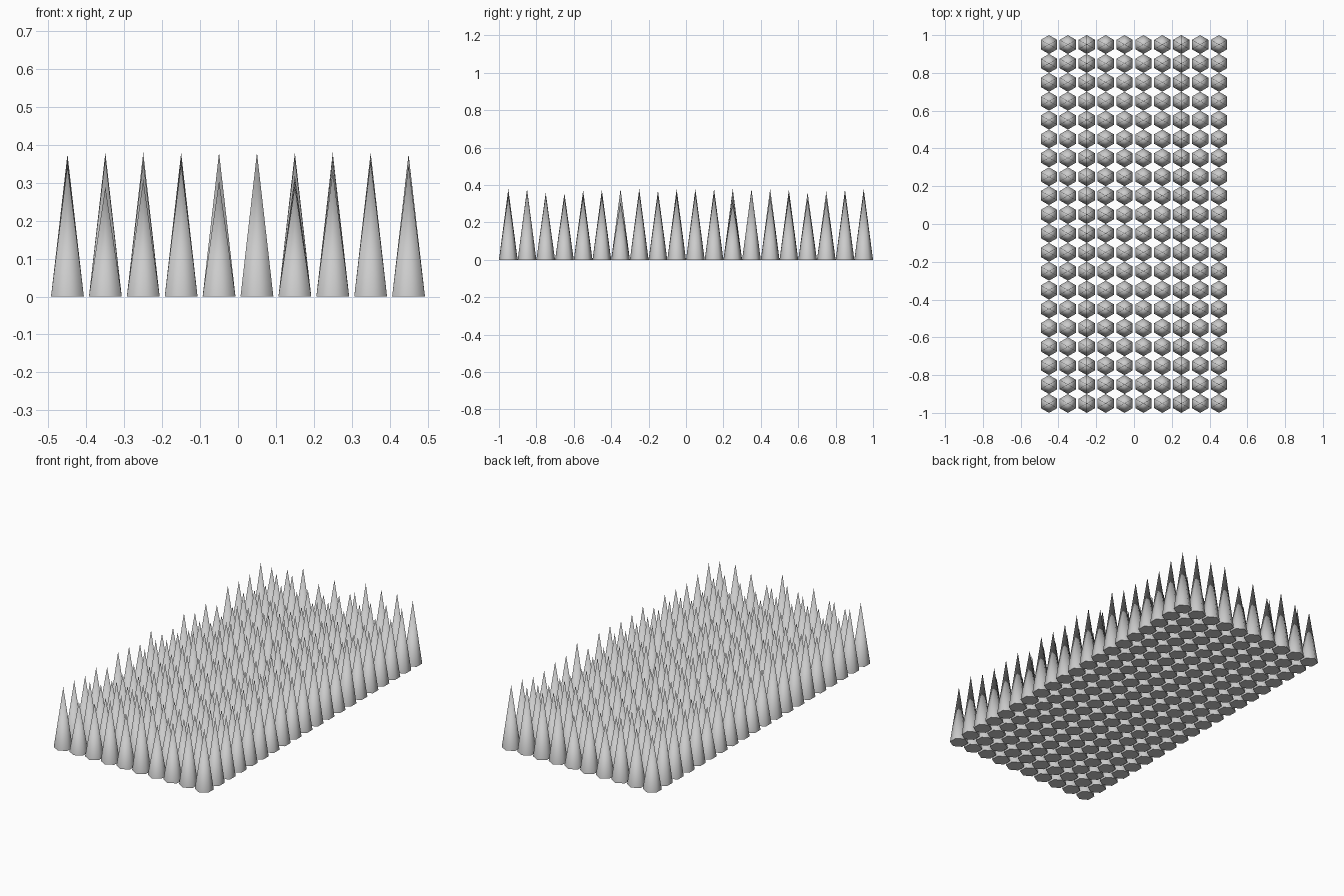
import bpy, bmesh, math, random

if "Cube" in bpy.data.objects:
    bpy.data.objects.remove(bpy.data.objects["Cube"])

random.seed(7)
PITCH, R, NX, NY = 0.1, 0.05, 10, 20

# Spike heights (in 1/1000) along the two long edges, front to back
LEFT = [347, 347, 335, 347, 310, 360, 353, 330, 371, 312,
        308, 354, 318, 335, 285, 358, 347, 347, 376, 312]
RIGHT = [347, 374, 347, 335, 341, 347, 312, 358, 347, 347,
         358, 358, 306, 376, 341, 341, 329, 329, 353, 358]


def add_spike(bm, x, y, h):
    # six-sided cone with corners pointing along y
    ring = []
    for k in range(6):
        a = math.radians(30 + 60 * k)
        ring.append(bm.verts.new((x + R * math.cos(a), y + R * math.sin(a), 0)))
    tip = bm.verts.new((x, y, h))
    for k in range(6):
        bm.faces.new((ring[k], ring[(k + 1) % 6], tip)).smooth = True
    base = bm.faces.new(ring[::-1])
    for e in base.edges:
        e.smooth = False


# Field of spikes
bm = bmesh.new()
for i in range(NX):
    tallest = random.randrange(NY)
    for j in range(NY):
        h = random.uniform(0.285, 0.38)
        if i == 0:
            h = LEFT[j] / 1000
        elif i == NX - 1:
            h = RIGHT[j] / 1000
        elif j == tallest:
            h = 0.38
        add_spike(bm, (i - (NX - 1) / 2) * PITCH, (j - (NY - 1) / 2) * PITCH, h)

mesh = bpy.data.meshes.new("spike_field")
bm.to_mesh(mesh)
bm.free()
obj = bpy.data.objects.new("spike_field", mesh)
bpy.context.collection.objects.link(obj)
